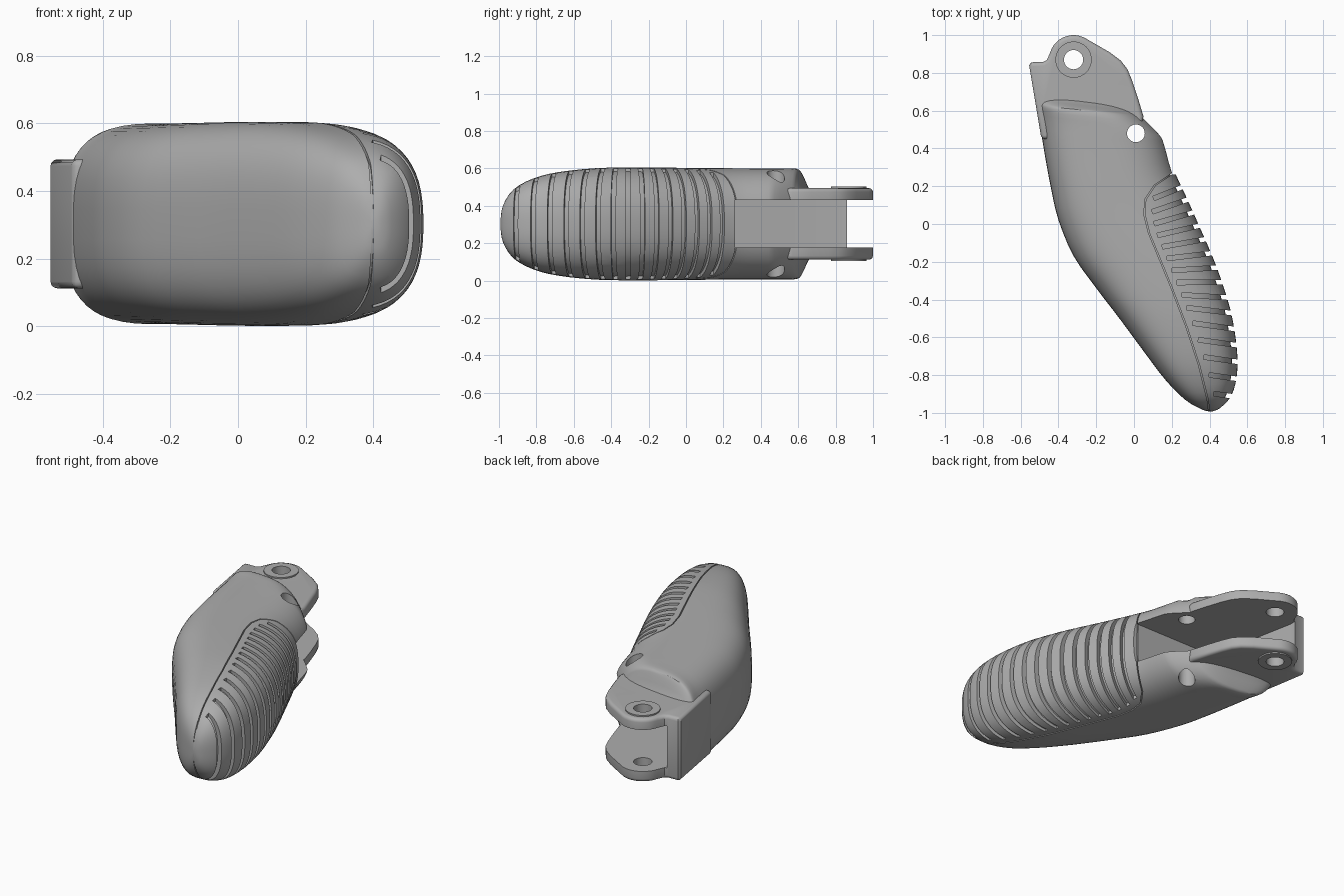
import bpy, bmesh, math
from mathutils import Vector

if "Cube" in bpy.data.objects:
    bpy.data.objects.remove(bpy.data.objects["Cube"])

MID = 0.303  # mid height of the whole part

grey = bpy.data.materials.new("plain grey")
grey.diffuse_color = (0.42, 0.42, 0.42, 1)
grey.use_nodes = True
grey.node_tree.nodes["Principled BSDF"].inputs["Base Color"].default_value = grey.diffuse_color


def finish(bm, name):
    bmesh.ops.recalc_face_normals(bm, faces=bm.faces[:])
    me = bpy.data.meshes.new(name)
    bm.to_mesh(me)
    bm.free()
    ob = bpy.data.objects.new(name, me)
    me.materials.append(grey)
    bpy.context.collection.objects.link(ob)
    return ob


def prisms(name, outlines, z0, z1):
    """Extrude several flat outlines between two heights."""
    bm = bmesh.new()
    for pts in outlines:
        low = [bm.verts.new((x, y, z0)) for x, y in pts]
        top = [bm.verts.new((x, y, z1)) for x, y in pts]
        bm.faces.new(low)
        bm.faces.new(top)
        n = len(pts)
        for i in range(n):
            j = (i + 1) % n
            bm.faces.new((low[i], low[j], top[j], top[i]))
    return finish(bm, name)


def circle(cx, cy, r, n=40):
    return [(cx + r * math.cos(2 * math.pi * i / n),
             cy + r * math.sin(2 * math.pi * i / n)) for i in range(n)]


def apply_mod(ob, mod):
    bpy.context.view_layer.objects.active = ob
    bpy.ops.object.modifier_apply(modifier=mod.name)


def boolean(ob, other, op):
    mod = ob.modifiers.new("bool", 'BOOLEAN')
    mod.operation, mod.solver, mod.object = op, 'EXACT', other
    apply_mod(ob, mod)
    bpy.data.objects.remove(other)


def catmull(a, b, c, d, t):
    return 0.5 * (2 * b + (c - a) * t + (2 * a - 5 * b + 4 * c - d) * t * t
                  + (3 * b - a - 3 * c + d) * t ** 3)


# left edge x, y / right edge x, y / half height, from tip to fork
STATIONS = [
    (.395, -.992, .415, -.992, .02), (.355, -.98, .455, -.975, .10),
    (.27, -.93, .515, -.91, .185), (.17, -.83, .545, -.80, .243),
    (.07, -.70, .545, -.66, .277), (-.07, -.51, .51, -.45, .298),
    (-.20, -.34, .435, -.22, .302), (-.32, -.17, .35, -.02, .301),
    (-.40, .02, .27, .16, .299), (-.44, .19, .215, .28, .298),
    (-.475, .38, .175, .42, .297), (-.50, .54, .15, .47, .297),
    (-.512, .615, .06, .56, .295), (-.518, .64, .04, .58, .27),
    (-.52, .665, .035, .60, .215), (-.51, .69, .03, .62, .17)]


def loft(name, pull=0.0, sink=0.0, seg=56, sub=3):
    rows, last = [], len(STATIONS) - 1
    for i in range(last):
        p = [STATIONS[max(0, min(last, k))] for k in range(i - 1, i + 3)]
        for s in range(sub):
            rows.append([catmull(*v, s / sub) for v in zip(*p)])
    rows.append(STATIONS[-1])
    bm = bmesh.new()
    rings = []
    for lx, ly, rx, ry, h in rows:
        left, right = Vector((lx, ly)), Vector((rx, ry))
        span = right - left
        right -= span.normalized() * min(pull, span.length * 0.3)
        mid, half = (left + right) / 2, (right - left) / 2
        h = max(h - sink, h * 0.6)
        ring = []
        for k in range(seg):
            a = 2 * math.pi * (k + .5) / seg
            c, s = math.cos(a), math.sin(a)
            e = 2 / (3.1 if c < 0 else 2.5)
            q = mid + half * math.copysign(abs(c) ** e, c)
            ring.append(bm.verts.new((q.x, q.y, MID + h * math.copysign(abs(s) ** e, s))))
        rings.append(ring)
    for r0, r1 in zip(rings, rings[1:]):
        for k in range(seg):
            j = (k + 1) % seg
            bm.faces.new((r0[k], r0[j], r1[j], r1[k]))
    bm.faces.new(rings[0])
    bm.faces.new(rings[-1])
    return finish(bm, name)


def lerp_x(points, y):
    """x on a polyline whose y values descend."""
    for (x0, y0), (x1, y1) in zip(points, points[1:]):
        if y0 >= y >= y1:
            return x0 + (x1 - x0) * (y - y0) / (y1 - y0)
    return points[-1][0]


# main shell
body = loft("finger_segment")

# grip grooves: slabs that only bite into the skin on the right side
SEAM = [(.27, .30), (.20, .265), (.11, .205), (.06, .13), (.055, .05), (.08, -.05),
        (.13, -.17), (.20, -.34), (.28, -.55), (.345, -.75), (.39, -.93), (.405, -1.05)]
edge = [(s[2], s[3]) for s in reversed(STATIONS)]
slabs = []
y, count = 0.195, 15
for i in range(count):
    a = math.radians(max(-8, 22 - 30 * (0.2 - y) / 0.7))
    d, n = Vector((math.cos(a), math.sin(a))), Vector((-math.sin(a), math.cos(a)))
    anchor = Vector((lerp_x(edge, y), y))
    ys = y
    for _ in range(4):
        x_start = lerp_x(SEAM, ys) + 0.04
        ys = y + (x_start - anchor.x) * math.tan(a)
    start, end, w = Vector((x_start, ys)), anchor + d * 0.2, n * 0.012
    slabs.append([tuple(v) for v in (start - w, end - w, end + w, start + w)])
    y -= 0.066 + 0.03 * i / count
# thin seam around the grip pad
seam_pts = [Vector(p) for p in SEAM]
sides = []
for i, p in enumerate(seam_pts):
    t = (seam_pts[min(i + 1, len(SEAM) - 1)] - seam_pts[max(i - 1, 0)]).normalized()
    sides.append((p + Vector((-t.y, t.x)) * .003, p - Vector((-t.y, t.x)) * .003))
slabs.append([tuple(s[0]) for s in sides] + [tuple(s[1]) for s in reversed(sides)])
grooves = prisms("groove_cutter", slabs, -.1, .8)
boolean(grooves, loft("groove_floor", pull=.03, sink=.014), 'DIFFERENCE')
boolean(body, grooves, 'DIFFERENCE')

# fork block with rounded knuckle ends
px, py = -.32, .87
arc = [(px + .13 * math.cos(math.radians(a)), py + .13 * math.sin(math.radians(a)))
       for a in range(55, 171, 10)]
outline = [(.03, .45), (.05, .57), (.02, .67), (-.01, .76), (-.035, .82), (-.07, .865),
           (-.13, .91)] + arc + [(-.462, .868), (-.48, .858), (-.545, .856),
                                 (-.555, .84), (-.49, .45)]
fork = prisms("fork_block", [outline], .112, .494)
bev = fork.modifiers.new("round", 'BEVEL')
bev.width, bev.segments, bev.limit_method = .02, 3, 'ANGLE'
bev.angle_limit = math.radians(60)
apply_mod(fork, bev)
boolean(body, fork, 'UNION')

# raised bosses around the pivot
boolean(body, prisms("boss", [circle(px, py, .096)], .104, .502), 'UNION')

# open slot between the prongs, leaving a wall on the left
slot = [(.5, .262), (-.37, .262), (-.41, .5), (-.475, .82), (-.475, 1.2), (.5, 1.2)]
boolean(body, prisms("slot_cutter", [slot], .178, .43), 'DIFFERENCE')

# pivot hole and pin hole
holes = [circle(px, py, .051), circle(.01, .48, .047)]
boolean(body, prisms("hole_cutter", holes, -.2, .9), 'DIFFERENCE')

bpy.ops.object.select_all(action='DESELECT')
body.select_set(True)
bpy.context.view_layer.objects.active = body
bpy.ops.object.shade_smooth_by_angle(angle=math.radians(32))
